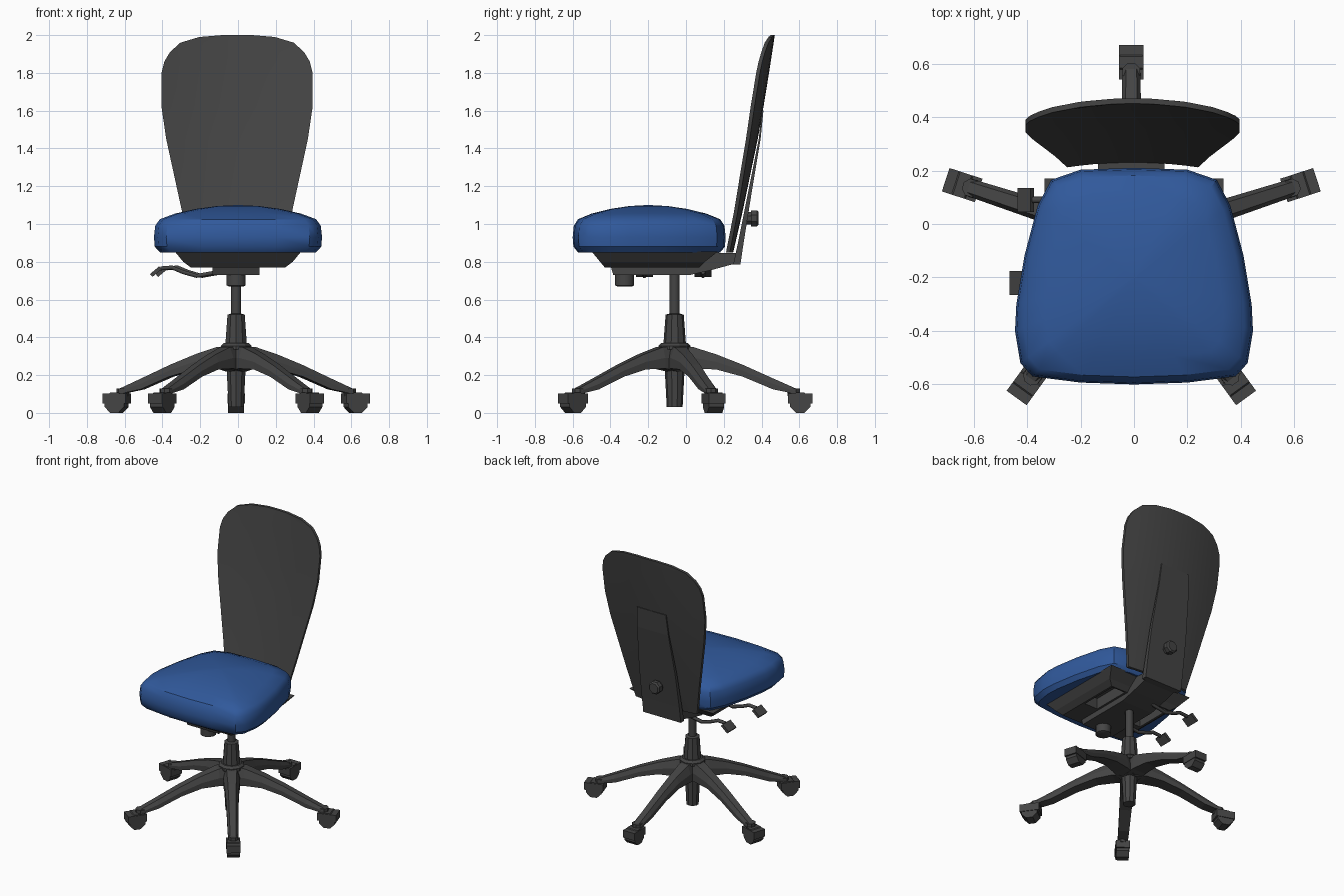
import bpy, bmesh
from math import sin, cos, pi, radians
from mathutils import Matrix, Vector

if "Cube" in bpy.data.objects:
    bpy.data.objects.remove(bpy.data.objects["Cube"])


def material(name, rgb):
    m = bpy.data.materials.new(name)
    m.use_nodes = True
    m.diffuse_color = (*rgb, 1)
    m.node_tree.nodes["Principled BSDF"].inputs["Base Color"].default_value = (*rgb, 1)
    return m


BLUE = material("blue fabric", (0.03, 0.1, 0.33))
DARK = material("dark grey plastic", (0.058, 0.058, 0.058))
CX, CY = -0.01, -0.06          # column axis


def loft(name, rings, mat=DARK, matrix=Matrix(), smooth=0):
    """Skin a list of equal-length point rings and cap both ends."""
    bm = bmesh.new()
    loops = [[bm.verts.new(matrix @ Vector(p)) for p in ring] for ring in rings]
    n = len(loops[0])
    for a, b in zip(loops, loops[1:]):
        for i in range(n):
            j = (i + 1) % n
            bm.faces.new((a[i], a[j], b[j], b[i]))
    bm.faces.new(loops[0])
    bm.faces.new(loops[-1])
    bmesh.ops.recalc_face_normals(bm, faces=bm.faces)
    mesh = bpy.data.meshes.new(name)
    bm.to_mesh(mesh)
    bm.free()
    mesh.materials.append(mat)
    ob = bpy.data.objects.new(name, mesh)
    bpy.context.collection.objects.link(ob)
    if smooth:
        bpy.ops.object.select_all(action='DESELECT')
        ob.select_set(True)
        bpy.context.view_layer.objects.active = ob
        bpy.ops.object.shade_smooth_by_angle(angle=radians(smooth))
    return ob


def rect(x0, x1, y0, y1, z):
    return [(x0, y0, z), (x1, y0, z), (x1, y1, z), (x0, y1, z)]


def box(name, x0, x1, y0, y1, z0, z1, matrix=Matrix()):
    return loft(name, [rect(x0, x1, y0, y1, z) for z in (z0, z1)], matrix=matrix)


def turned(name, profile, matrix, sides=8, smooth=0):
    """Lathe (radius, height) pairs around the local z axis."""
    step = 2 * pi / sides
    return loft(name, [[(r * cos((i + .5) * step), r * sin((i + .5) * step), z)
                        for i in range(sides)] for r, z in profile],
                matrix=matrix, smooth=smooth)


# Seat cushion: one outline, scaled through stacked levels
half = [(0, .21), (.2, .203), (.31, .165), (.36, .07), (.41, -.12), (.44, -.3),
        (.445, -.4), (.425, -.52), (.38, -.57), (.2, -.593), (0, -.6)]
outline = half + [(-x, y) for x, y in half[-2:0:-1]]
levels = [(.93, .85), (.99, .88), (1, .93), (.985, .99), (.93, 1.025),
          (.75, 1.055), (.5, 1.08), (.25, 1.095), (.03, 1.1)]
loft("seat_cushion", [[(x * s, -.2 + (y + .2) * s, z) for x, y in outline]
                      for s, z in levels], BLUE, smooth=35)

# Backrest: curved shell, wider towards the top
rows = [(.245, .85), (.29, 1.06), (.375, 1.45), (.4, 1.62), (.4, 1.8), (.385, 1.86),
        (.355, 1.91), (.3, 1.96), (.2, 1.99), (.08, 2)]


def back_y(z):
    return .25 + .22 * (z - .85) / 1.15 + .015 * sin(pi * (z - .85) / 1.15)


rings = []
for w, z in rows:
    xs = [w * (k / 5 - 1) for k in range(11)]
    front = [(x - .005, back_y(z) - .02 - .3 * x * x, z) for x in xs]
    rear = [(x - .005, back_y(z) - .3 * x * x, z) for x in reversed(xs)]
    rings.append(front + rear)
loft("backrest", rings, smooth=35)

# Upright support plate behind the backrest, with its adjusting knob
loft("back_support", [rect(CX - w, CX + w, y0, y1, z) for w, y0, y1, z in (
    (.15, .25, .288, .785), (.15, .275, .305, .9), (.145, .325, .345, 1.15),
    (.125, .385, .395, 1.45), (.115, .402, .41, 1.6))])
turned("back_knob", [(.035, 0), (.035, .03), (.046, .03), (.046, .06), (.036, .07)],
       Matrix.Translation((CX, .315, 1.03)) @ Matrix.Rotation(-pi / 2, 4, 'X'))

# Seat pan, open at the rear on each side of the mechanism
pan = loft("seat_pan", [rect(-.25, .25, -.43, .07, .77), rect(-.29, .29, -.455, .1, .8),
                        rect(-.335, .335, -.5, .17, .855)])
for side in (-1, 1):
    a, b = sorted((side * .13, side * .235))
    cutter = box("pan_cutter", a, b, -.22, .06, .7, .848)
    cutter.hide_render = True
    cutter.hide_set(True)
    cutter.display_type = 'WIRE'
    mod = pan.modifiers.new("opening", 'BOOLEAN')
    mod.operation = 'DIFFERENCE'
    mod.object = cutter

# Tilt mechanism and the arm reaching back to the support plate
arm = [(-.4, .78), (-.385, .73), (.02, .73), (.13, .755), (.24, .785), (.27, .785),
       (.27, .845), (.1, .85)]
loft("tilt_mechanism", [[(CX + x, y, z) for y, z in arm] for x in (-.125, .125)])
turned("tension_knob", [(.042, .67), (.052, .675), (.052, .74)],
       Matrix.Translation((CX, -.325, 0)), 12, 35)

# Two adjusting levers with end grips
for name, y in (("front", -.22), ("rear", .09)):
    cu = bpy.data.curves.new(name + "_lever", 'CURVE')
    cu.dimensions = '3D'
    cu.bevel_depth = .012
    cu.bevel_resolution = 1
    cu.use_fill_caps = True
    path = [(-.11, .745), (-.22, .725), (-.29, .745), (-.35, .77), (-.41, .765)]
    sp = cu.splines.new('POLY')
    sp.points.add(len(path) - 1)
    for p, (x, z) in zip(sp.points, path):
        p.co = (x + (.03 if name == "rear" else 0), y, z, 1)
    cu.materials.append(DARK)
    bpy.context.collection.objects.link(bpy.data.objects.new(name + "_lever", cu))
    end = -.435 if name == "front" else -.405
    tilt = Matrix.Translation((end, y, .748)) @ Matrix.Rotation(radians(-40), 4, 'Y')
    box(name + "_lever_grip", -.032, .032, -.045, .045, -.01, .01, tilt)

# Gas column, sleeve and hub
axis = Matrix.Translation((CX, CY, 0))
turned("gas_column", [(.027, .5), (.027, .75)], axis, 12, 35)
turned("column_sleeve", [(.06, .36), (.048, .52), (.03, .525)], axis, 10)
turned("hub_plate", [(.085, .335), (.085, .355), (.07, .37)], axis, 10)
turned("hub_tube", [(.042, .03), (.052, .22), (.06, .35)], axis, 10)

# Five legs with castors
stations = [(.02, .355, .22, .055), (.1, .348, .235, .055), (.22, .31, .23, .045),
            (.36, .255, .192, .04), (.52, .183, .125, .036), (.64, .13, .1, .033)]
for i in range(5):
    turn = axis @ Matrix.Rotation(pi / 2 + i * 2 * pi / 5, 4, 'Z')
    loft(f"leg_{i + 1}", [[(r, -w, lo), (r, w, lo), (r, w, (lo + hi) / 2),
                          (r, w * .6, hi), (r, -w * .6, hi), (r, -w, (lo + hi) / 2)]
                         for r, hi, lo, w in stations], matrix=turn)
    turned(f"castor_neck_{i + 1}", [(.035, .09), (.035, .13)],
           turn @ Matrix.Translation((.63, 0, 0)))
    box(f"castor_hood_{i + 1}", .6, .73, -.046, .046, .05, .102, turn)
    turned(f"castor_wheel_{i + 1}", [(.058, -.042), (.058, .042)],
           turn @ Matrix.Translation((.665, 0, .0536)) @ Matrix.Rotation(pi / 2, 4, 'X'))
